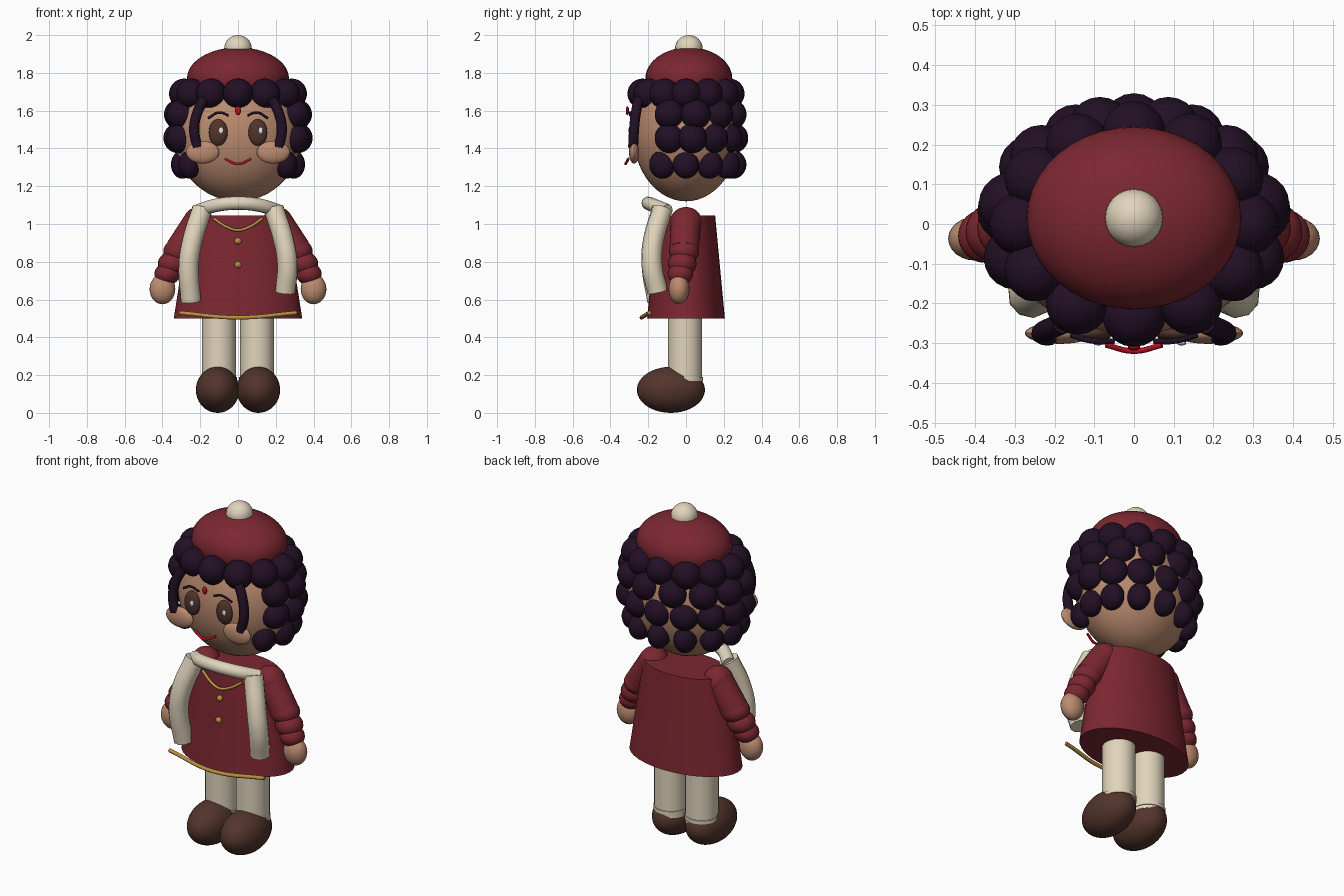
import bpy
from math import sin, cos, radians
from mathutils import Vector

cube = bpy.data.objects.get("Cube")
if cube:
    bpy.data.objects.remove(cube, do_unlink=True)


def material(name, rgb):
    m = bpy.data.materials.new(name)
    m.use_nodes = True
    m.diffuse_color = (*rgb, 1)
    m.node_tree.nodes["Principled BSDF"].inputs["Base Color"].default_value = (*rgb, 1)
    return m


RED = material("wine_red", (0.2, 0.02, 0.03))
CREAM = material("cream", (0.75, 0.66, 0.5))
SKIN = material("skin", (0.5, 0.26, 0.16))
HAIR = material("dark_plum", (0.016, 0.005, 0.018))
SHOE = material("shoe_brown", (0.085, 0.035, 0.024))
EYE = material("eye_brown", (0.08, 0.035, 0.025))
GOLD = material("gold", (0.5, 0.28, 0.05))
LIP = material("bright_red", (0.5, 0.005, 0.015))
WHITE = material("white", (0.85, 0.85, 0.85))


def finish(name, mat, smooth=True):
    o = bpy.context.object
    o.name = name
    o.data.materials.append(mat)
    if smooth:
        bpy.ops.object.shade_smooth_by_angle()
    return o


def ball(name, loc, radii, mat, segs=24):
    bpy.ops.mesh.primitive_uv_sphere_add(segments=segs, ring_count=segs * 2 // 3, location=loc)
    o = bpy.context.object
    o.scale = radii
    bpy.ops.object.transform_apply(location=False, rotation=False)
    return finish(name, mat)


def cone(name, a, b, r1, r2, mat, squash=1):
    a, b = Vector(a), Vector(b)
    bpy.ops.mesh.primitive_cone_add(vertices=32, radius1=r1, radius2=r2,
                                    depth=(b - a).length, location=(a + b) / 2)
    o = bpy.context.object
    o.rotation_euler = (b - a).to_track_quat("Z", "Y").to_euler()
    o.scale.y = squash
    return finish(name, mat)


def tube(name, points, r, mat):
    c = bpy.data.curves.new(name, "CURVE")
    c.dimensions = "3D"
    c.bevel_depth, c.bevel_resolution, c.use_fill_caps = r, 3, True
    s = c.splines.new("BEZIER")
    s.bezier_points.add(len(points) - 1)
    for p, co in zip(s.bezier_points, points):
        p.co = co
        p.handle_left_type = p.handle_right_type = "AUTO"
    c.materials.append(mat)
    o = bpy.data.objects.new(name, c)
    bpy.context.collection.objects.link(o)
    return o


# Head, hat and pompom
ball("head", (0, 0, 1.48), (0.34, 0.28, 0.36), SKIN, 40)
ball("hat", (0, 0.015, 1.77), (0.27, 0.23, 0.165), RED, 40)
ball("hat_pompom", (0, 0.015, 1.93), (0.073, 0.073, 0.07), CREAM)


# Curls in rows: height, ring radii, first angle, last angle, count, curl radii
def curl_row(row, z, rx, ry, first, last, count, radii):
    for i in range(count):
        a = radians(first + (last - first) * i / (count - 1))
        ball(f"curl_{row}_{i}", (rx * cos(a), ry * sin(a), z), radii, HAIR, 20)


curl_row(1, 1.69, 0.285, 0.23, 0, 330, 12, (0.08, 0.08, 0.08))
curl_row(2, 1.58, 0.318, 0.25, -20, 200, 8, (0.08, 0.08, 0.08))
curl_row(3, 1.455, 0.318, 0.25, -20, 200, 9, (0.08, 0.08, 0.08))
curl_row(4, 1.315, 0.295, 0.25, -30, 210, 9, (0.06, 0.07, 0.075))

# Robe with gold trim
cone("robe", (0, 0, 0.5), (0, 0, 1.045), 0.34, 0.255, RED, 0.605)
tube("hem_trim", [(-0.31, -0.195, 0.53), (0, -0.235, 0.505), (0.31, -0.195, 0.53)], 0.011, GOLD)
tube("collar_trim", [(-0.13, -0.145, 1.03), (-0.06, -0.163, 0.985), (0, -0.17, 0.968),
                     (0.06, -0.163, 0.985), (0.13, -0.145, 1.03)], 0.008, GOLD)
for i, z in enumerate((0.91, 0.785)):
    ball(f"button_{i}", (0, -0.17 - 0.01 * i, z), (0.018, 0.015, 0.018), GOLD, 12)

# Scarf
tube("scarf_neck", [(-0.21, -0.1, 1.07), (-0.11, -0.175, 1.1), (0, -0.2, 1.11),
                    (0.11, -0.175, 1.1), (0.21, -0.1, 1.07)], 0.036, CREAM)

# Mirrored parts
for s, side in ((1, "left"), (-1, "right")):
    end = 0.64 if s > 0 else 0.59
    tube(side + "_scarf_tail", [(0.19 * s, -0.125, 1.08), (0.245 * s, -0.175, 0.9),
                                (0.262 * s, -0.18, 0.78), (0.25 * s, -0.15, end)], 0.055, CREAM)
    # Face
    ball(side + "_eye", (0.105 * s, -0.275, 1.485), (0.05, 0.025, 0.07), EYE)
    ball(side + "_eye_glint", (0.105 * s + 0.015, -0.3, 1.495), (0.012, 0.006, 0.017), WHITE, 12)
    ball(side + "_cheek", (0.187 * s, -0.275, 1.38), (0.088, 0.027, 0.06), SKIN)
    tube(side + "_brow", [(0.05 * s, -0.295, 1.575), (0.1 * s, -0.295, 1.59),
                          (0.158 * s, -0.28, 1.56)], 0.007, HAIR)
    tube(side + "_lock", [(0.18 * s, -0.25, 1.66), (0.215 * s, -0.265, 1.59),
                          (0.232 * s, -0.275, 1.5), (0.215 * s, -0.28, 1.405)], 0.027, HAIR)
    # Arm
    ball(side + "_shoulder", (0.21 * s, 0, 1.01), (0.08, 0.085, 0.08), RED)
    cone(side + "_upper_sleeve", (0.31 * s, -0.01, 0.86), (0.21 * s, 0, 1.01), 0.078, 0.08, RED)
    for i, (x, y, z, r) in enumerate(((0.315, -0.01, 0.855, 0.08), (0.348, -0.02, 0.79, 0.076),
                                      (0.375, -0.03, 0.735, 0.068))):
        ball(f"{side}_sleeve_puff_{i}", (x * s, y, z), (r, r, r * 0.85), RED)
    ball(side + "_hand", (0.4 * s, -0.037, 0.655), (0.068, 0.055, 0.08), SKIN)
    # Leg
    cone(side + "_leg", (0.101 * s, -0.005, 0.15), (0.101 * s, -0.005, 0.6), 0.09, 0.09, CREAM)
    cone(side + "_cuff", (0.101 * s, -0.005, 0.17), (0.101 * s, -0.005, 0.19), 0.095, 0.095, CREAM)
    ball(side + "_shoe", (0.108 * s, -0.08, 0.122), (0.115, 0.18, 0.122), SHOE, 32)

# Mouth and forehead dot
tube("mouth", [(-0.07, -0.305, 1.345), (0, -0.32, 1.318), (0.07, -0.305, 1.345)], 0.007, LIP)
ball("forehead_dot", (0, -0.31, 1.6), (0.016, 0.009, 0.024), LIP, 12)
